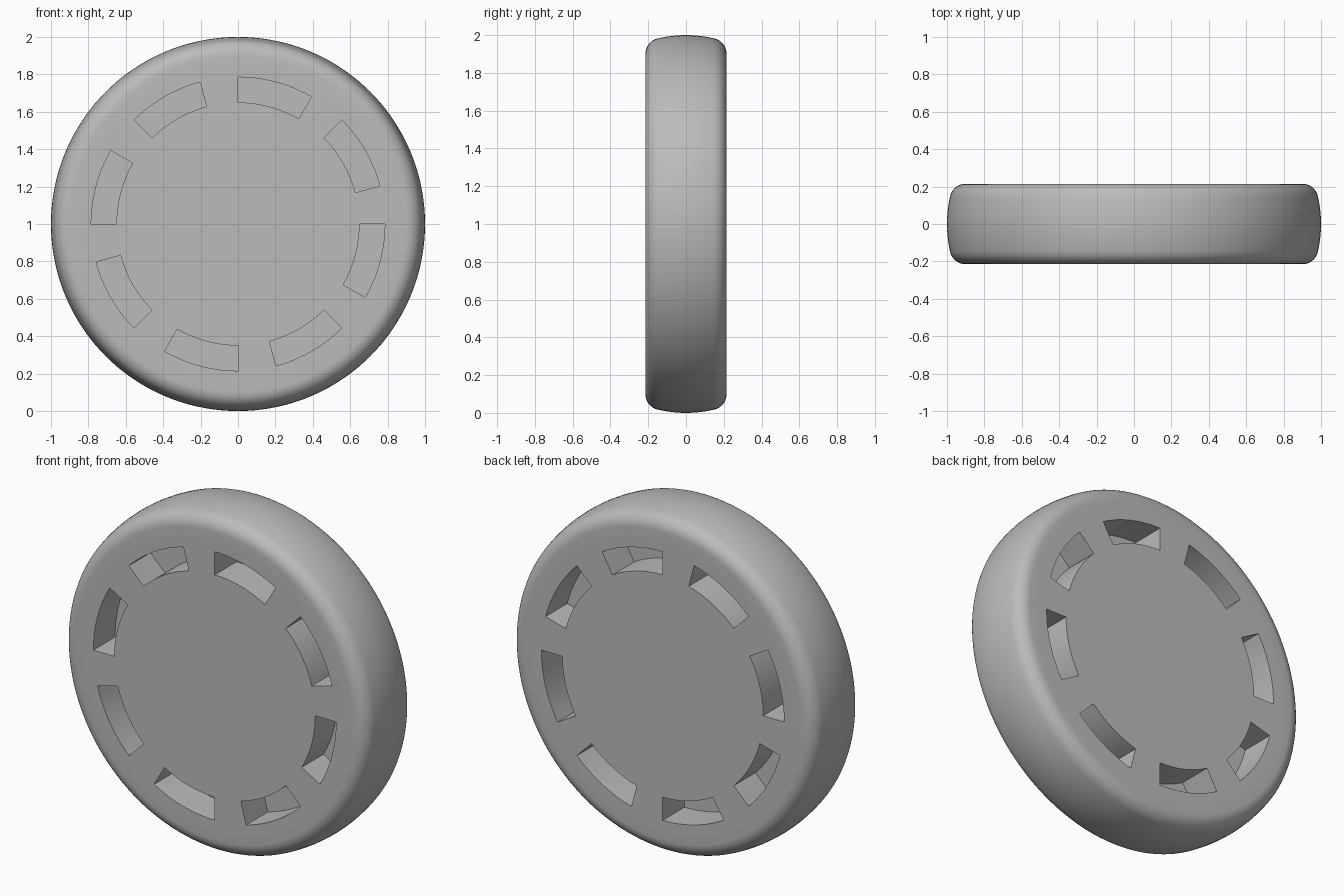
import bpy, bmesh, math

old = bpy.data.objects.get("Cube")
if old:
    bpy.data.objects.remove(old, do_unlink=True)

HALF = 0.215          # half thickness of the wheel
SEGMENTS = 144
INNER, OUTER = 0.65, 0.785
DEPTH = 0.2
SLOTS = 8

grey = bpy.data.materials.new("plain grey")
grey.use_nodes = True
grey.diffuse_color = (0.5, 0.5, 0.5, 1)
grey.node_tree.nodes["Principled BSDF"].inputs["Base Color"].default_value = (0.5, 0.5, 0.5, 1)


def make_object(name, bm):
    bmesh.ops.recalc_face_normals(bm, faces=bm.faces[:])
    mesh = bpy.data.meshes.new(name)
    bm.to_mesh(mesh)
    bm.free()
    obj = bpy.data.objects.new(name, mesh)
    bpy.context.collection.objects.link(obj)
    mesh.materials.append(grey)
    return obj


# Wheel profile: flat side, rounded shoulder, slightly crowned tread
def wheel_profile():
    side = [(0.84, HALF), (0.90, HALF)]
    for i in range(1, 9):
        a = math.radians(90 - 80 * i / 8)
        side.append((0.90 + 0.085 * math.cos(a), HALF - 0.085 + 0.085 * math.sin(a)))
    r0, y0 = side[-1]
    for i in range(1, 5):
        y = y0 * (1 - i / 5)
        side.append((1 - (1 - r0) * (y / y0) ** 2, y))
    return side + [(1, 0)] + [(r, -y) for r, y in reversed(side)]


bm = bmesh.new()
rings = []
for r, y in wheel_profile():
    rings.append([bm.verts.new((r * math.cos(t), y, 1 + r * math.sin(t)))
                  for t in (math.tau * k / SEGMENTS for k in range(SEGMENTS))])
for a, b in zip(rings, rings[1:]):
    for k in range(SEGMENTS):
        n = (k + 1) % SEGMENTS
        bm.faces.new((a[k], a[n], b[n], b[k]))
bm.faces.new(rings[0])
bm.faces.new(rings[-1])
wheel = make_object("wheel", bm)

# Curved pocket cutters on both sides, each spanning 30 degrees
bm = bmesh.new()
STEPS = 12
for side in (-1, 1):
    y_in, y_out = side * (HALF - DEPTH), side * (HALF + 0.1)
    for s in range(SLOTS):
        loops = []
        for i in range(STEPS + 1):
            t = math.radians(60 + 45 * s + 30 * i / STEPS)
            loops.append([bm.verts.new((r * math.cos(t), y, 1 + r * math.sin(t)))
                          for r, y in ((INNER, y_in), (OUTER, y_in),
                                       (OUTER, y_out), (INNER, y_out))])
        for a, b in zip(loops, loops[1:]):
            for k in range(4):
                n = (k + 1) % 4
                bm.faces.new((a[k], a[n], b[n], b[k]))
        bm.faces.new(loops[0])
        bm.faces.new(loops[-1])
cutter = make_object("pocket_cutter", bm)

# Cut the pockets, then smooth the result
cut = wheel.modifiers.new("pockets", 'BOOLEAN')
cut.operation = 'DIFFERENCE'
cut.solver = 'EXACT'
cut.object = cutter
bpy.ops.object.select_all(action='DESELECT')
bpy.context.view_layer.objects.active = wheel
wheel.select_set(True)
bpy.ops.object.modifier_apply(modifier=cut.name)
bpy.data.objects.remove(cutter, do_unlink=True)
bpy.ops.object.shade_smooth_by_angle(angle=math.radians(30))
